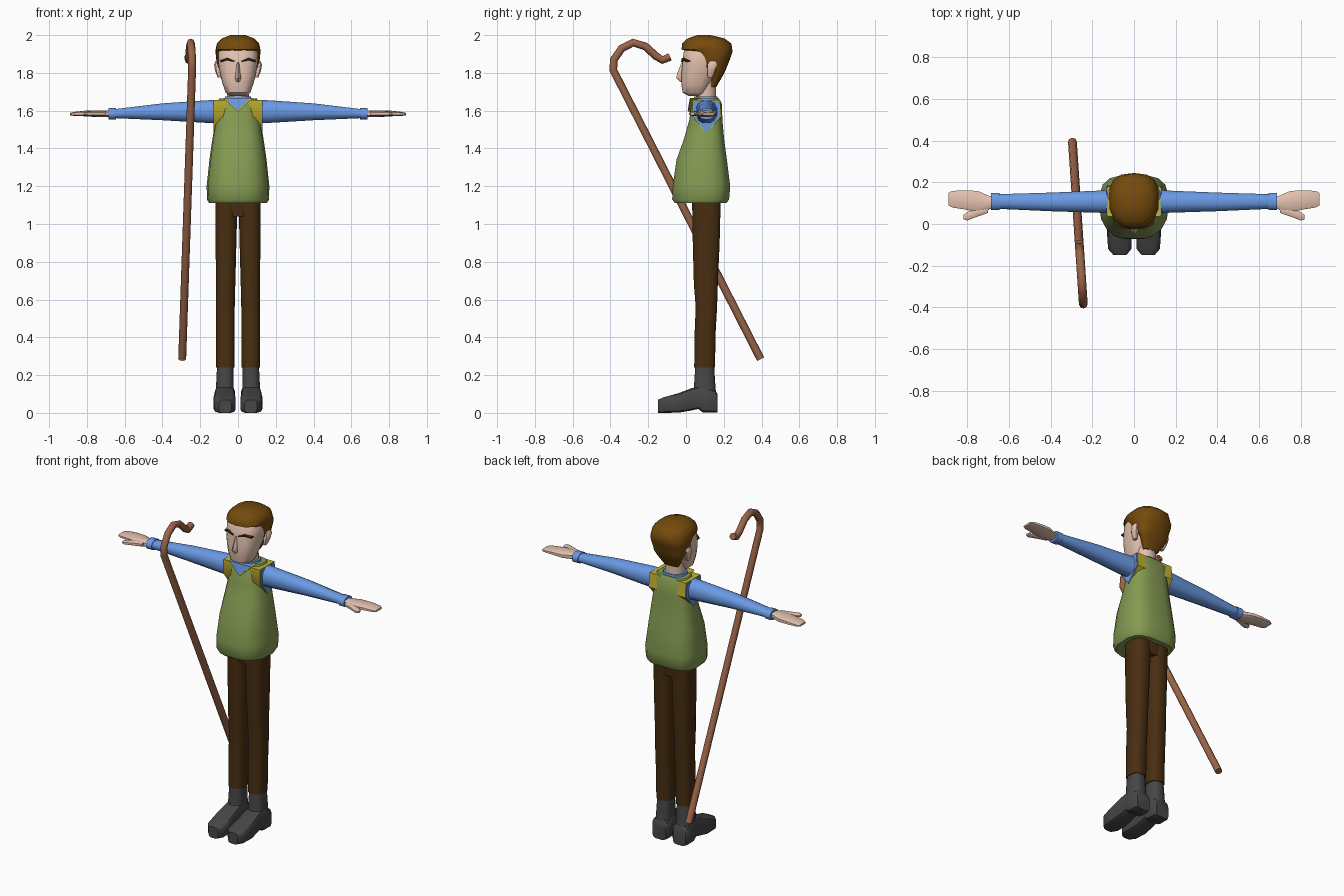
import bpy, bmesh, math
from mathutils import Vector

cube = bpy.data.objects.get("Cube")
if cube:
    bpy.data.objects.remove(cube, do_unlink=True)


def material(name, rgb):
    """Flat material from display (0-255) colour, stored as linear values."""
    lin = [((c / 255 + 0.055) / 1.055) ** 2.4 for c in rgb]
    m = bpy.data.materials.new(name)
    m.use_nodes = True
    m.diffuse_color = (*lin, 1)
    m.node_tree.nodes["Principled BSDF"].inputs["Base Color"].default_value = (*lin, 1)
    return m


SKIN = material("skin", (228, 194, 176))
HAIR = material("hair_brown", (116, 74, 12))
BROW = material("brow_brown", (66, 42, 12))
BLUE = material("shirt_blue", (106, 154, 228))
GREEN = material("vest_green", (133, 155, 82))
YELLOW = material("trim_yellow", (196, 180, 50))
TROUSER = material("trouser_brown", (72, 46, 16))
BOOT = material("boot_grey", (70, 70, 70))
WOOD = material("stick_wood", (154, 100, 72))


def finish(name, bm, mat, mirror=False, angle=40):
    bmesh.ops.recalc_face_normals(bm, faces=bm.faces)
    mesh = bpy.data.meshes.new(name)
    bm.to_mesh(mesh)
    bm.free()
    mesh.materials.append(mat)
    ob = bpy.data.objects.new(name, mesh)
    bpy.context.collection.objects.link(ob)
    bpy.ops.object.select_all(action='DESELECT')
    ob.select_set(True)
    bpy.context.view_layer.objects.active = ob
    bpy.ops.object.shade_smooth_by_angle(angle=math.radians(angle))
    if mirror:
        ob.modifiers.new("Mirror", 'MIRROR')
    return ob


def loft(name, mat, axis, sections, n=12, p=0.7, taper=0, mirror=False, angle=40):
    """Skin rounded-box rings (t, u0, u1, v0, v1) along an axis; taper narrows the low-v side."""
    place = {'z': lambda t, u, v: (u, v, t),
             'x': lambda t, u, v: (t, u, v),
             'y': lambda t, u, v: (u, t, v)}[axis]
    bm = bmesh.new()
    rings = []
    for t, u0, u1, v0, v1 in sections:
        ring = []
        for i in range(n):
            a = math.tau * (i + 0.5) / n
            c, s = math.cos(a), math.sin(a)
            c = math.copysign(abs(c) ** p, c) * (1 - taper * max(0, -s))
            s = math.copysign(abs(s) ** p, s)
            ring.append(bm.verts.new(place(t, (u0 + u1) / 2 + c * (u1 - u0) / 2,
                                           (v0 + v1) / 2 + s * (v1 - v0) / 2)))
        rings.append(ring)
    for a, b in zip(rings, rings[1:]):
        for i in range(n):
            j = (i + 1) % n
            bm.faces.new((a[i], a[j], b[j], b[i]))
    bm.faces.new(rings[0])
    bm.faces.new(rings[-1])
    return finish(name, bm, mat, mirror, angle)


def body(rows):
    """Rows (z, half width, front y, back y) to centred sections."""
    return [(z, -w, w, f, b) for z, w, f, b in rows]


def prism(name, mat, points, depth, mirror=False):
    bm = bmesh.new()
    face = bm.faces.new([bm.verts.new(q) for q in points])
    new = bmesh.ops.extrude_face_region(bm, geom=[face])["geom"]
    bmesh.ops.translate(bm, vec=Vector(depth),
                        verts=[g for g in new if isinstance(g, bmesh.types.BMVert)])
    if face.is_valid is False or len(bm.faces) < len(points) + 2:
        bm.faces.new([v for v in bm.verts][:len(points)])
    return finish(name, bm, mat, mirror)


# Vest
loft("vest", GREEN, 'z', body([
    (1.11, .155, -.06, .215), (1.13, .166, -.075, .23), (1.2, .168, -.072, .236),
    (1.34, .153, -.052, .218), (1.45, .137, -.012, .203), (1.55, .121, .016, .194),
    (1.64, .116, .03, .19), (1.665, .1, .045, .175)]), n=16, p=.62, taper=.22)

# Armholes with a thin trim, and the V neck
hole = [(.04, 1.652), (.175, 1.652), (.182, 1.57), (.105, 1.485), (.04, 1.57)]
for name, mat, grow, reach in (("armhole_trim", YELLOW, 1.07, .126), ("armhole", BLUE, 1, .131)):
    prism(name, mat, [(reach, .108 + (y - .108) * grow, 1.58 + (z - 1.58) * grow)
                      for y, z in hole], (-.07, 0, 0), mirror=True)
for name, mat, w, tip, y in (("neck_trim", YELLOW, .079, 1.594, .012), ("neck_panel", BLUE, .07, 1.602, .009)):
    prism(name, mat, [(-w, y + .012, 1.668), (w, y + .012, 1.668), (0, y, tip)], (0, .05, 0))
loft("collar", BLUE, 'z', body([(1.63, .082, .03, .18), (1.675, .07, .042, .168)]), p=.9)

# Arms, cuffs and hands
loft("sleeve", BLUE, 'x', [
    (.08, .05, .17, 1.53, 1.658), (.16, .052, .162, 1.533, 1.657), (.4, .06, .152, 1.548, 1.64),
    (.66, .072, .144, 1.56, 1.608)], p=.9, mirror=True)
loft("cuff", BLUE, 'x', [(.645, .066, .15, 1.552, 1.614), (.685, .066, .15, 1.552, 1.614)],
     p=.9, mirror=True)
loft("hand", SKIN, 'x', [
    (.67, .085, .13, 1.568, 1.602), (.7, .065, .138, 1.566, 1.602), (.75, .055, .16, 1.566, 1.602),
    (.81, .068, .163, 1.57, 1.6), (.872, .078, .16, 1.573, 1.593), (.89, .088, .15, 1.576, 1.588)],
     n=10, p=.6, mirror=True)
loft("thumb", SKIN, 'x', [
    (.7, .052, .09, 1.572, 1.598), (.75, .035, .08, 1.571, 1.598),
    (.8, .015, .058, 1.573, 1.595), (.817, .022, .045, 1.576, 1.59)], n=8, mirror=True)

# Trousers
loft("hips", TROUSER, 'z', body([(1.04, .11, .04, .175), (1.16, .118, .03, .186)]))
loft("trouser_leg", TROUSER, 'z', [
    (.24, .018, .117, .042, .155), (.42, .017, .118, .044, .158), (.56, .016, .118, .05, .166),
    (.68, .013, .118, .04, .17), (.9, .007, .12, .034, .18), (1.14, .001, .122, .03, .186)],
     p=.75, mirror=True)

# Boots
loft("boot_shaft", BOOT, 'z', [
    (.07, .02, .122, .035, .165), (.13, .022, .118, .04, .158), (.25, .024, .112, .048, .15)],
     p=.75, mirror=True)
loft("boot_foot", BOOT, 'y', [
    (-.148, .035, .1, 0, .07), (-.12, .012, .125, 0, .083), (-.04, .012, .131, 0, .105),
    (.03, .018, .125, .012, .132), (.065, .018, .123, .02, .14), (.09, .014, .125, 0, .14),
    (.155, .016, .124, 0, .12), (.167, .025, .115, 0, .1)], n=12, p=.45, mirror=True)

# Head and neck
loft("neck", SKIN, 'z', body([(1.6, .06, .05, .16), (1.76, .058, .05, .16)]), p=.95)
loft("head", SKIN, 'z', body([
    (1.678, .045, .015, .09), (1.695, .066, -.018, .11), (1.74, .082, -.026, .13),
    (1.79, .096, -.026, .155), (1.85, .106, -.02, .18), (1.91, .107, -.014, .19),
    (1.96, .08, .02, .18)]), n=16, taper=.08)
loft("nose", SKIN, 'z', body([
    (1.752, .014, -.03, .01), (1.774, .021, -.052, .01), (1.81, .014, -.042, .01),
    (1.855, .009, -.024, .01)]), n=6, p=.9, taper=.4)
loft("ear", SKIN, 'z', [
    (1.775, .088, .108, .115, .14), (1.81, .09, .122, .112, .155),
    (1.845, .09, .128, .112, .168), (1.862, .09, .12, .125, .16)], n=8, mirror=True)
loft("eyebrow", BROW, 'x', [
    (.018, -.027, .01, 1.855, 1.865), (.055, -.024, .01, 1.866, 1.88),
    (.093, -.004, .03, 1.857, 1.867)], n=6, mirror=True)

# Hair: nape and sideburns step forward into a fringe
loft("hair", HAIR, 'z', body([
    (1.725, .05, .125, .16), (1.79, .088, .13, .198), (1.815, .102, .12, .21),
    (1.83, .111, .062, .216), (1.88, .119, .052, .236), (1.908, .121, .03, .245),
    (1.924, .121, -.024, .245), (1.955, .114, -.02, .24), (1.982, .088, .008, .205),
    (2.0, .04, .06, .13)]), n=14, p=.8, taper=.08, angle=50)

# Hooked stick: one swept path leaning in a single upright plane
path = [(.395, .285), (-.385, 1.815), (-.382, 1.87), (-.34, 1.93), (-.28, 1.96),
        (-.215, 1.94), (-.16, 1.89), (-.125, 1.868), (-.085, 1.885)]
curve = bpy.data.curves.new("stick", 'CURVE')
curve.dimensions = '3D'
curve.bevel_depth = .021
curve.bevel_resolution = 2
curve.use_fill_caps = True
spline = curve.splines.new('POLY')
spline.points.add(len(path) - 1)
for pt, (y, z) in zip(spline.points, path):
    pt.co = (-.269 - .067 * y, y, z, 1)
curve.materials.append(WOOD)
stick = bpy.data.objects.new("stick", curve)
bpy.context.collection.objects.link(stick)
bpy.ops.object.select_all(action='DESELECT')
stick.select_set(True)
bpy.context.view_layer.objects.active = stick
bpy.ops.object.convert(target='MESH')
